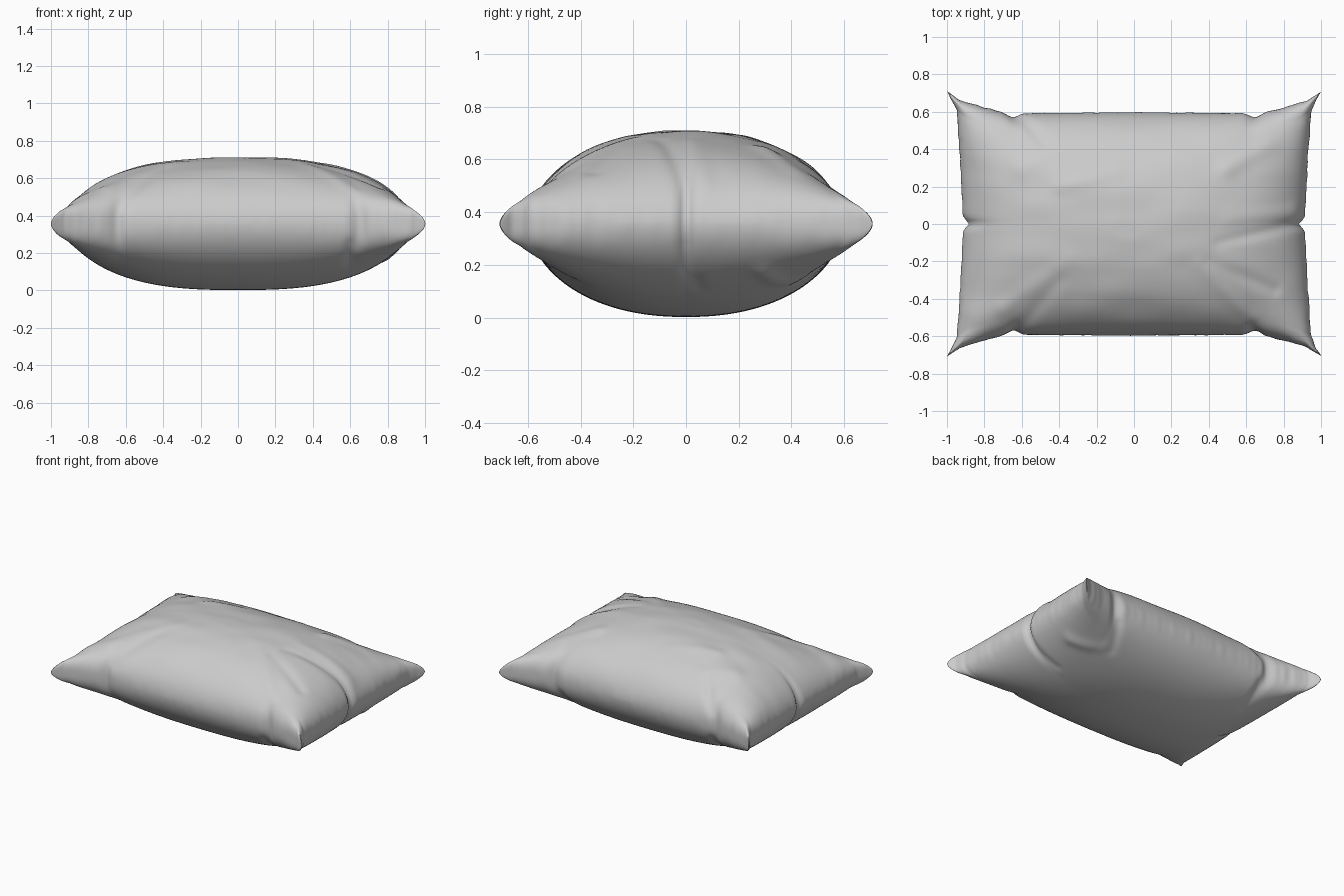
import bpy, bmesh, math
from mathutils import Vector, noise

if "Cube" in bpy.data.objects:
    bpy.data.objects.remove(bpy.data.objects["Cube"])

NU, NV = 150, 110
SEAM_Z, PUFF = 0.356, 0.354


def lerp_profile(t, pts):
    for (a, p), (b, q) in zip(pts, pts[1:]):
        if t <= b:
            k = (t - a) / (b - a)
            return p + (q - p) * k
    return pts[-1][1]


def gauss(d, w):
    return math.exp(-(d / w) ** 2)


# Seam outline: half length by v, half depth by u, both flaring into the corner ears
HALF_X = [(0, 0.912), (0.5, 0.93), (0.85, 0.947), (0.93, 0.972), (1, 1.0)]
HALF_Y = [(0, 0.597), (0.6, 0.592), (0.68, 0.592), (0.8, 0.622), (0.93, 0.662), (1, 0.708)]

# Soft folds on each face: start, end, width, height
TOP_FOLDS = [((0.88, 0.0), (0.45, -0.1), 0.028, -0.014), ((0.85, 0.07), (0.5, 0.02), 0.04, 0.010),
             ((0.62, -0.5), (0.35, -0.22), 0.04, 0.010), ((0.75, -0.35), (0.4, -0.2), 0.035, -0.010),
             ((-0.6, 0.57), (-0.47, 0.42), 0.03, -0.02), ((-0.7, -0.45), (-0.35, -0.2), 0.05, 0.010),
             ((-0.6, -0.55), (-0.4, -0.3), 0.04, -0.012), ((-0.4, 0.2), (-0.1, 0.27), 0.04, 0.008),
             ((0.5, 0.3), (0.72, 0.42), 0.05, 0.016), ((-0.6, 0.3), (-0.4, 0.4), 0.06, 0.012)]
BOTTOM_FOLDS = [((0.88, 0.0), (0.7, 0.05), 0.025, -0.016), ((0.6, 0.56), (0.54, 0.42), 0.03, -0.016),
                ((0.8, 0.3), (0.62, 0.4), 0.04, 0.012), ((-0.6, 0.56), (-0.6, 0.4), 0.03, -0.016),
                ((-0.88, 0.0), (-0.7, 0.03), 0.025, -0.015), ((0.6, -0.56), (0.6, -0.4), 0.03, -0.012)]


def fold_height(x, y, folds):
    p, total = Vector((x, y)), 0
    for a, b, w, h in folds:
        a, b = Vector(a), Vector(b)
        d = b - a
        t = max(0, min(1, (p - a).dot(d) / d.length_squared))
        total += h * gauss((p - a - d * t).length, w) * (1 - 0.6 * t)
    return total


def pillow_point(u, v, side):
    au, av = abs(u), abs(v)
    # pinched tucks midway along the ends and near the corners of the long sides
    x = u * (lerp_profile(av, HALF_X) - 0.03 * au ** 8 * gauss(v, 0.03))
    y = v * (lerp_profile(au, HALF_Y) - 0.022 * av ** 8 * gauss(au - 0.645, 0.035))
    f = max(0, 1 - au ** 2.7) ** 0.55
    g = max(0, 1 - av ** 2.2) ** 0.53
    # fuller corner ears
    h = PUFF * (f * g) ** (1 - 0.42 * (au * av) ** 2)
    edge = min(1, 4 * f * g)
    if side > 0:
        h += edge * fold_height(x, y, TOP_FOLDS)
        h += edge * 0.006 * noise.noise(Vector((x * 4, y * 8, 1.7)))
    else:
        h += edge * fold_height(x, y, BOTTOM_FOLDS)
    h = min(max(h, 0), PUFF)
    # slight ripple along the seam
    r = 0.004 * (1 - edge) * noise.noise(Vector((x * 22, y * 22, 0)))
    return Vector((x + r, y + r, SEAM_Z + side * h))


# Pillow: two puffed panels welded along the seam
bm = bmesh.new()
for side in (1, -1):
    rows = [[bm.verts.new(pillow_point(math.sin((i / NU - 0.5) * math.pi),
                                       math.sin((j / NV - 0.5) * math.pi), side))
             for j in range(NV + 1)] for i in range(NU + 1)]
    for i in range(NU):
        for j in range(NV):
            q = [rows[i][j], rows[i + 1][j], rows[i + 1][j + 1], rows[i][j + 1]]
            bm.faces.new(q if side > 0 else q[::-1])
seam_edges = [e for e in bm.edges if e.is_boundary]
for e in seam_edges:
    e.smooth = False
seam = list({v for e in seam_edges for v in e.verts})
bmesh.ops.remove_doubles(bm, verts=seam, dist=0.00002)
bmesh.ops.recalc_face_normals(bm, faces=bm.faces)
for f in bm.faces:
    f.smooth = True
mesh = bpy.data.meshes.new("pillow")
bm.to_mesh(mesh)
bm.free()
pillow = bpy.data.objects.new("pillow", mesh)
bpy.context.collection.objects.link(pillow)
